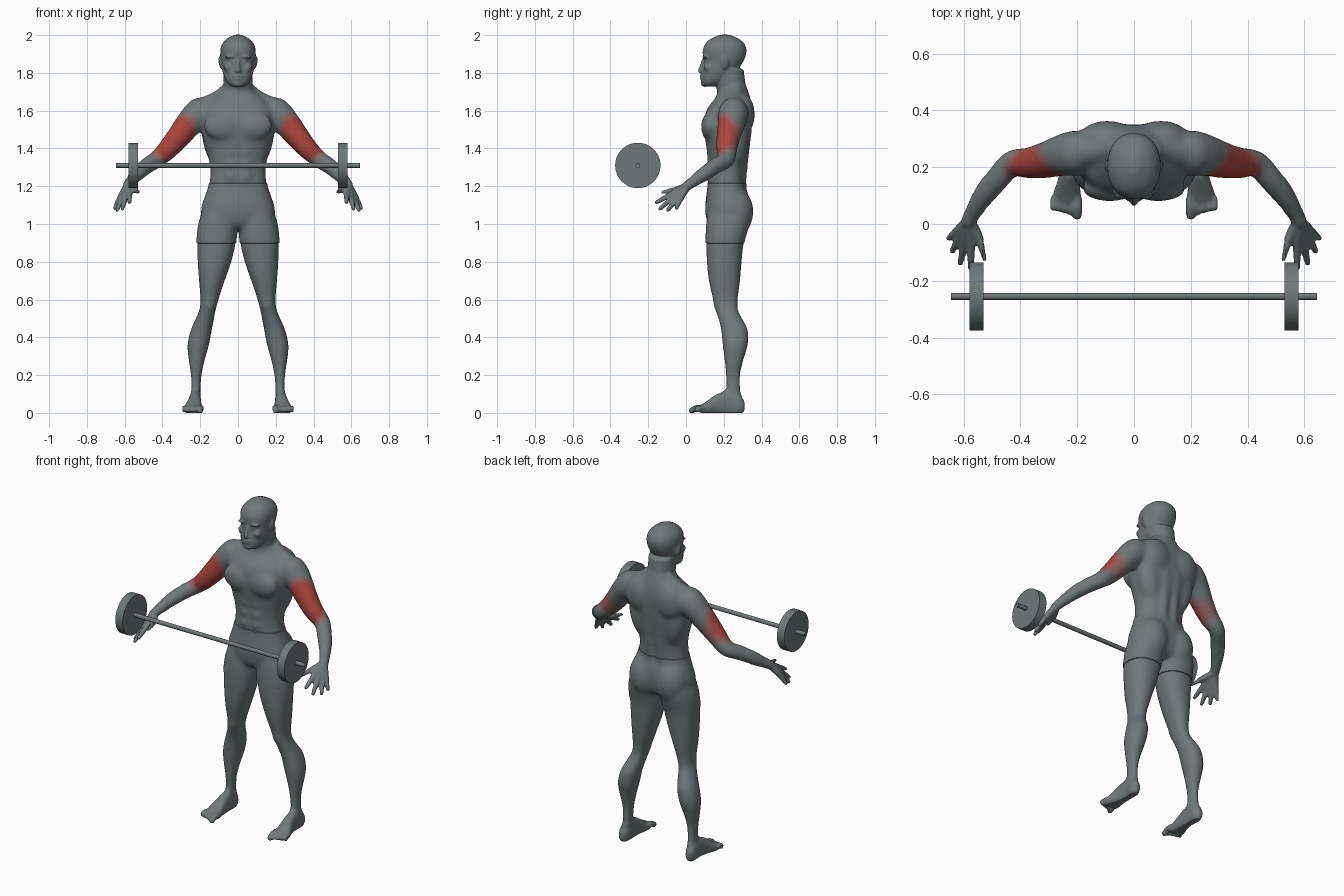
import bpy, bmesh, math
from mathutils import Vector, Matrix

if "Cube" in bpy.data.objects:
    bpy.data.objects.remove(bpy.data.objects["Cube"], do_unlink=True)


def material(name, color):
    m = bpy.data.materials.new(name)
    m.use_nodes = True
    m.diffuse_color = (*color, 1)
    m.node_tree.nodes["Principled BSDF"].inputs["Base Color"].default_value = (*color, 1)
    return m


GREY, RED = Vector((.16, .19, .195)), Vector((.42, .045, .032))
grey = material("slate grey", GREY)
reds = [material(n, GREY.lerp(RED, f)) for n, f in
        (("faint red", .12), ("pale red", .28), ("dull red", .46), ("warm red", .66), ("muscle red", .9))]

bm = bmesh.new()  # every body volume is collected here and then fused


def spline(rows, steps=5):
    """Catmull-Rom through rows of equal length."""
    rows = [Vector(r) for r in rows]
    out = []
    for i in range(len(rows) - 1):
        a, b, c, d = rows[max(i - 1, 0)], rows[i], rows[i + 1], rows[min(i + 2, len(rows) - 1)]
        for k in range(steps):
            t = k / steps
            out.append(b + (c - a) * (t / 2) + (a * 2 - b * 5 + c * 4 - d) * (t * t / 2)
                       + (b * 3 - a - c * 3 + d) * (t ** 3 / 2))
    return out + [rows[-1]]


def skin(rings):
    loops = [[bm.verts.new(p) for p in ring] for ring in rings]
    n = len(loops[0])
    for a, b in zip(loops, loops[1:]):
        for i in range(n):
            bm.faces.new((a[i], a[(i + 1) % n], b[(i + 1) % n], b[i]))
    bm.faces.new(loops[0][::-1])
    bm.faces.new(loops[-1])


def circle(n):
    return [(math.cos(math.tau * i / n), math.sin(math.tau * i / n)) for i in range(n)]


def loft(rows, axis="z", side=1, power=2.2):
    """Rows: position on the axis, low x, high x, low and high of the other axis."""
    rings = []
    for t, x0, x1, b0, b1 in spline(rows):
        ring = []
        for c, s in circle(32):
            c, s = (math.copysign(abs(v) ** (2 / power), v) for v in (c, s))
            x = side * ((x0 + x1) / 2 + c * (x1 - x0) / 2)
            b = (b0 + b1) / 2 + s * (b1 - b0) / 2
            ring.append((x, b, t) if axis == "z" else (x, t, b))
        rings.append(ring)
    skin(rings)


def blob(center, radii, side=1, tilt=0):
    """Ellipsoid, tilted about the y axis."""
    x, y, z = center
    m = (Matrix.Translation((x * side, y, z)) @ Matrix.Rotation(tilt * side, 4, "Y")
         @ Matrix.Diagonal((*radii, 1)))
    lats = [math.radians(a) for a in range(-80, 81, 20)]
    skin([[m @ Vector((c * math.cos(a), s * math.cos(a), math.sin(a))) for c, s in circle(16)] for a in lats])


def tube(rows, side=1):
    """Round limb through rows of x, y, z, radius, with round ends."""
    pts = spline([(side * r[0], *r[1:]) for r in rows])
    rings = []
    for i, p in enumerate(pts):
        d = pts[min(i + 1, len(pts) - 1)].xyz - pts[max(i - 1, 0)].xyz
        q = d.to_track_quat("Z", "Y")
        rings.append([p.xyz + q @ Vector((c, s, 0)) * p.w for c, s in circle(16)])
    skin(rings)
    for p in (pts[0], pts[-1]):
        blob(p.xyz, [p.w] * 3)


# Torso and neck
loft([(z, -w, w, f, b) for z, w, f, b in (
    (.97, .10, .15, .29), (1.0, .165, .12, .32), (1.07, .193, .105, .335), (1.14, .175, .11, .33),
    (1.21, .152, .118, .31), (1.30, .147, .12, .314), (1.38, .165, .112, .33),
    (1.46, .186, .10, .342), (1.54, .195, .095, .35), (1.61, .185, .112, .35),
    (1.66, .145, .15, .342), (1.70, .095, .17, .33), (1.74, .07, .175, .315))], power=2.4)
loft([(1.62, -.08, .08, .19, .335), (1.72, -.077, .077, .162, .318), (1.82, -.077, .077, .15, .305)])

# Head
loft([(z, -w, w, f, b) for z, w, f, b in (
    (1.728, .034, .095, .15), (1.75, .06, .083, .20), (1.80, .08, .084, .26), (1.86, .089, .094, .303),
    (1.91, .094, .088, .32), (1.95, .086, .10, .312), (1.98, .06, .13, .28), (2.002, .02, .18, .23))])
blob((0, .10, 1.745), (.032, .022, .02))
tube([(0, .094, 1.87, .01), (0, .083, 1.835, .011), (0, .075, 1.812, .013)])
blob((0, .085, 1.785), (.028, .012, .007))
blob((0, .086, 1.770), (.024, .012, .008))

for s in (1, -1):
    # Face and ears
    blob((.036, .102, 1.886), (.036, .016, .009), s, .1)
    blob((.034, .108, 1.861), (.015, .015, .01), s)
    blob((.05, .118, 1.828), (.026, .026, .024), s)
    blob((.013, .088, 1.81), (.009, .011, .009), s)
    blob((.091, .205, 1.855), (.012, .022, .036), s, .15)
    # Neck, chest, belly and back muscles
    tube([(.035, .265, 1.72, .04), (.11, .26, 1.66, .045), (.19, .25, 1.615, .055)], s)
    blob((.085, .124, 1.515), (.1, .045, .075), s, -.15)
    for z in (1.25, 1.315, 1.38):
        blob((.036, .125, z), (.036, .017, .033), s)
    blob((.115, .265, 1.46), (.076, .068, .17), s, .15)
    blob((.095, .305, 1.58), (.1, .06, .11), s)
    tube([(.035, .288, 1.2, .03), (.035, .302, 1.36, .032), (.04, .318, 1.5, .032)], s)
    blob((.09, .26, 1.065), (.095, .095, .13), s)
    # Legs
    loft([(1.08, .03, .18, .125, .325), (1.02, .012, .202, .112, .33), (.97, .008, .212, .108, .325),
          (.90, .012, .217, .107, .306), (.80, .035, .214, .11, .295), (.70, .07, .207, .12, .287),
          (.60, .103, .199, .142, .275), (.55, .116, .204, .152, .275), (.50, .126, .224, .17, .298),
          (.44, .138, .25, .185, .328), (.36, .153, .268, .193, .328), (.28, .175, .262, .203, .305),
          (.20, .192, .25, .21, .288), (.12, .198, .248, .21, .29), (.05, .198, .252, .2, .3)], side=s)
    blob((.153, .17, .59), (.036, .028, .055), s)
    # Feet and toes
    loft([(.31, .215, .245, .01, .06), (.28, .198, .258, -.01, .10), (.22, .196, .258, -.01, .125),
          (.16, .194, .267, -.01, .098), (.11, .188, .284, -.01, .062), (.075, .19, .285, -.01, .04)],
         "y", s)
    for i in range(5):
        x, r = .199 + .0215 * i, .0165 if i == 0 else .0105
        tube([(x, .09, .028, r), (x, .055, .026, r), (x + .001, .03 + .008 * i, .012, r)], s)
    # Arms
    tube([(.13, .25, 1.60, .06), (.205, .25, 1.583, .08), (.26, .24, 1.53, .073), (.312, .225, 1.465, .065),
          (.372, .215, 1.395, .056), (.43, .213, 1.342, .047), (.48, .16, 1.31, .044),
          (.528, .10, 1.268, .039), (.567, .04, 1.225, .029), (.582, .01, 1.205, .027)], s)
    blob((.205, .25, 1.597), (.075, .078, .073), s)
    # Hands
    for knuckle, tip in (((.55, -.04, 1.185), (.522, -.128, 1.167)), ((.575, -.065, 1.165), (.575, -.155, 1.115)),
                         ((.595, -.06, 1.15), (.612, -.138, 1.08)), ((.612, -.045, 1.14), (.64, -.095, 1.074)),
                         ((.622, -.025, 1.142), (.652, -.05, 1.085))):
        tube([(.583, .01, 1.205, .022), (*knuckle, .017), (*tip, .011)], s)

# Fuse all volumes into one skin
mesh = bpy.data.meshes.new("body")
bm.to_mesh(mesh)
bm.free()
body = bpy.data.objects.new("body", mesh)
bpy.context.collection.objects.link(body)
mod = body.modifiers.new("fuse", "REMESH")
mod.mode, mod.voxel_size = "VOXEL", .0068
fused = bpy.data.meshes.new_from_object(body.evaluated_get(bpy.context.evaluated_depsgraph_get()))
body.modifiers.clear()
body.data = fused
fused.materials.clear()
for m in (grey, *reds):
    fused.materials.append(m)

# Soften the muscles, lightly on the face, hands and toes
bm = bmesh.new()
bm.from_mesh(fused)
broad = [v for v in bm.verts if .1 < v.co.z < 1.72 and abs(v.co.x) < .53]
for verts, count in ((bm.verts[:], 2), (broad, 22)):
    for _ in range(count):
        bmesh.ops.smooth_vert(bm, verts=verts, factor=.5, use_axis_x=True, use_axis_y=True, use_axis_z=True)
for v in bm.verts:
    v.co.z = max(v.co.z, 0)

# Raised shorts with crisp hems
LOW, HIGH = .90, 1.215
for z in (LOW - .002, LOW, HIGH, HIGH + .002):
    verts = {v for v in bm.verts if abs(v.co.z - z) < .03 and abs(v.co.x) < .32}
    faces = {f for v in verts for f in v.link_faces}
    edges = {e for f in faces for e in f.edges}
    verts = {v for f in faces for v in f.verts}
    bmesh.ops.bisect_plane(bm, geom=[*verts, *edges, *faces], plane_co=(0, 0, z), plane_no=(0, 0, 1), dist=1e-5)
bm.normal_update()
for v in bm.verts:
    if LOW - 1e-4 < v.co.z < HIGH + 1e-4 and abs(v.co.x) < .32:
        v.co += Vector((v.normal.x, v.normal.y, 0)) * .004

# Red upper arms, strongest at the front of the middle
shoulder, elbow = Vector((.25, .195, 1.555)), Vector((.425, .18, 1.36))
axis, middle = (elbow - shoulder).normalized(), (shoulder + elbow) / 2
for f in bm.faces:
    c = f.calc_center_median()
    c.x = abs(c.x)
    d = c - middle
    along = d.dot(axis)
    reach = math.hypot(along / .16, (d - axis * along).length / .11)
    f.material_index = sum(reach < limit for limit in (1.02, .95, .88, .81, .73)) if c.x > .225 else 0
bm.to_mesh(fused)
bm.free()


# Barbell
def cylinder(name, x, radius, length, sides):
    bpy.ops.mesh.primitive_cylinder_add(vertices=sides, radius=radius, depth=length,
                                        location=(x, -.255, 1.31), rotation=(0, math.pi / 2, 0))
    ob = bpy.context.object
    ob.name = name
    ob.data.materials.append(grey)
    return ob


parts = [body, cylinder("bar", 0, .0125, 1.29, 16),
         cylinder("left_plate", .555, .12, .05, 48), cylinder("right_plate", -.555, .12, .05, 48)]
for ob in parts:
    bpy.ops.object.select_all(action="DESELECT")
    ob.select_set(True)
    bpy.context.view_layer.objects.active = ob
    bpy.ops.object.shade_smooth_by_angle(angle=math.radians(40))
